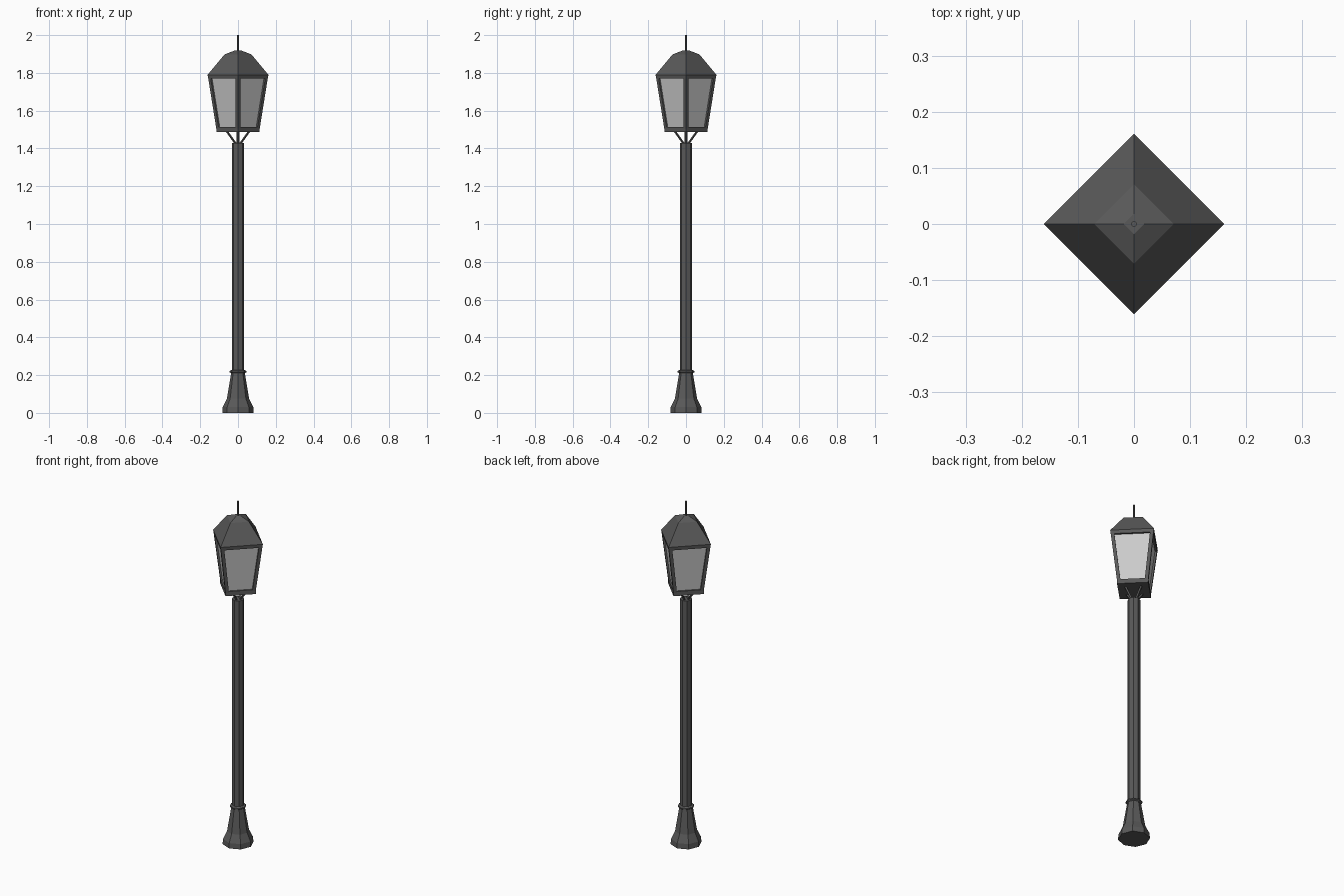
import bpy, math
from mathutils import Vector

if "Cube" in bpy.data.objects:
    bpy.data.objects.remove(bpy.data.objects["Cube"])


def material(name, v):
    m = bpy.data.materials.new(name)
    m.diffuse_color = (v, v, v, 1)
    m.use_nodes = True
    m.node_tree.nodes["Principled BSDF"].inputs["Base Color"].default_value = m.diffuse_color
    return m


METAL = material("dark_metal", 0.1)
GLASS = material("pale_glass", 0.55)


def add_mesh(name, verts, faces, mat):
    me = bpy.data.meshes.new(name)
    me.from_pydata(verts, [], faces)
    me.materials.append(mat)
    ob = bpy.data.objects.new(name, me)
    bpy.context.collection.objects.link(ob)
    return ob


def lathe(name, profile, sides, mat=METAL):
    """Flat-sided turned part with capped ends; first corner lies on +x."""
    verts = [(r * math.cos(2 * math.pi * i / sides),
              r * math.sin(2 * math.pi * i / sides), z)
             for r, z in profile for i in range(sides)]
    faces = [(k * sides + i, k * sides + (i + 1) % sides,
              (k + 1) * sides + (i + 1) % sides, (k + 1) * sides + i)
             for k in range(len(profile) - 1) for i in range(sides)]
    top = (len(profile) - 1) * sides
    faces += [tuple(reversed(range(sides))), tuple(range(top, top + sides))]
    return add_mesh(name, verts, faces, mat)


def bars(name, low, high, size):
    """Four diamond-section bars, one on each axis, from (r, z) to (r, z)."""
    offsets = [(size, 0), (0, size), (-size, 0), (0, -size)]
    for k in range(4):
        a = k * math.pi / 2
        d = Vector((math.cos(a), math.sin(a), 0))
        verts = [d * r + Vector((x, y, z)) for r, z in (low, high) for x, y in offsets]
        faces = [(i, (i + 1) % 4, 4 + (i + 1) % 4, 4 + i) for i in range(4)]
        add_mesh(f"{name}_{k + 1}", verts, faces + [(3, 2, 1, 0), (4, 5, 6, 7)], METAL)


# Octagonal base, collar and post
lathe("base", [(0.083, 0), (0.081, 0.03), (0.059, 0.075), (0.036, 0.213)], 8)
lathe("collar", [(0.036, 0.210), (0.044, 0.215), (0.044, 0.222), (0.034, 0.227)], 8)
lathe("post", [(0.033, 0.20), (0.033, 1.43)], 8)

# Splayed struts carrying the lantern
bars("strut", (0.012, 1.425), (0.062, 1.495), 0.007)

# Lantern: floor tray, glass, corner bars
lathe("lantern_floor", [(0.115, 1.487), (0.115, 1.513)], 4)
lathe("glass", [(0.102, 1.51), (0.144, 1.78)], 4, GLASS)
bars("corner_bar", (0.102, 1.505), (0.146, 1.78), 0.013)

# Roof with narrow brim, and finial rod
lathe("roof", [(0.158, 1.77), (0.161, 1.79), (0.071, 1.898), (0.018, 1.918)], 4)
lathe("finial", [(0.005, 1.91), (0.005, 2.0)], 8)
